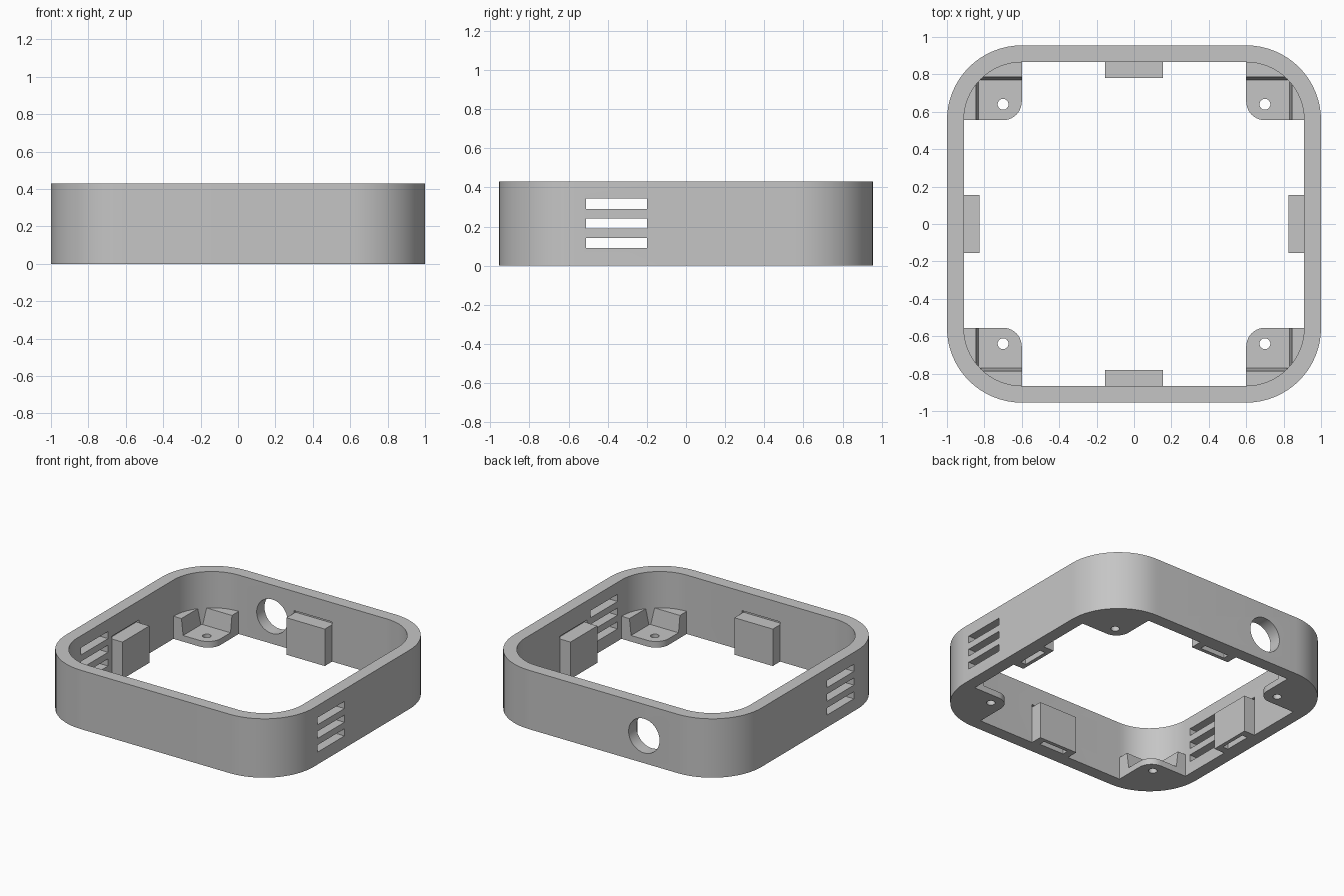
import bpy, bmesh
from math import sin, cos, pi, asin, acos, radians

cube = bpy.data.objects.get("Cube")
if cube:
    bpy.data.objects.remove(cube, do_unlink=True)

grey = bpy.data.materials.new("plain grey")
grey.use_nodes = True
colour = (0.56, 0.56, 0.56, 1)
grey.diffuse_color = colour
grey.node_tree.nodes["Principled BSDF"].inputs["Base Color"].default_value = colour

HEIGHT = 0.43
CX, CY = 0.6, 0.555          # centre of the corner arcs
R_OUT, R_IN = 0.4, 0.31
WALL_X, WALL_Y = CX + R_IN, CY + R_IN


def arc(cx, cy, r, a0, a1, n=16):
    return [(cx + r * cos(a0 + (a1 - a0) * i / n),
             cy + r * sin(a0 + (a1 - a0) * i / n)) for i in range(n + 1)]


def loft(name, low, high, z0, z1, flip=(1, 1)):
    """Solid between two matching outlines, optionally mirrored in x and y."""
    bm = bmesh.new()
    a = [bm.verts.new((x * flip[0], y * flip[1], z0)) for x, y in low]
    b = [bm.verts.new((x * flip[0], y * flip[1], z1)) for x, y in high]
    bm.faces.new(a)
    bm.faces.new(b)
    for i in range(len(a)):
        j = (i + 1) % len(a)
        bm.faces.new((a[i], a[j], b[j], b[i]))
    bmesh.ops.recalc_face_normals(bm, faces=bm.faces)
    mesh = bpy.data.meshes.new(name)
    bm.to_mesh(mesh)
    bm.free()
    mesh.materials.append(grey)
    obj = bpy.data.objects.new(name, mesh)
    bpy.context.collection.objects.link(obj)
    return obj


def box(name, x0, x1, y0, y1, z0, z1):
    pts = [(x0, y0), (x1, y0), (x1, y1), (x0, y1)]
    return loft(name, pts, pts, z0, z1)


def activate(obj):
    bpy.ops.object.select_all(action='DESELECT')
    obj.select_set(True)
    bpy.context.view_layer.objects.active = obj


def cut(target, cutter):
    cutter.hide_render = True
    mod = target.modifiers.new("cut", 'BOOLEAN')
    mod.operation = 'DIFFERENCE'
    mod.solver = 'EXACT'
    mod.object = cutter
    activate(target)
    bpy.ops.object.modifier_apply(modifier=mod.name)
    bpy.data.objects.remove(cutter, do_unlink=True)


def smooth(obj):
    activate(obj)
    bpy.ops.object.shade_smooth_by_angle(angle=radians(30))


def rounded_outline(r):
    pts = []
    for k, (sx, sy) in enumerate([(1, 1), (-1, 1), (-1, -1), (1, -1)]):
        pts += arc(sx * CX, sy * CY, r, k * pi / 2, (k + 1) * pi / 2)
    return pts


# Ring wall
outer, inner = rounded_outline(R_OUT), rounded_outline(R_IN)
ring = loft("ring_wall", outer, outer, 0, HEIGHT)
cut(ring, loft("opening_cutter", inner, inner, -0.1, HEIGHT + 0.1))

# Vent slots through both side walls
for z in (0.09, 0.19, 0.29):
    cut(ring, box("vent_cutter", -1.1, 1.1, -0.51, -0.2, z, z + 0.052))

# Round cable hole in the back wall
bpy.ops.mesh.primitive_cylinder_add(vertices=48, radius=0.125, depth=0.3,
                                    location=(-0.33, 0.9, 0.2), rotation=(pi / 2, 0, 0))
cut(ring, bpy.context.object)

# Catch blocks with a groove above and a pocket below, one per wall
CLIP_TOP, HALF, POCKET = 0.27, 0.155, 0.1
for name, axis, s, wall in (("back", 1, 1, WALL_Y), ("front", 1, -1, WALL_Y),
                            ("left", 0, 1, WALL_X), ("right", 0, -1, WALL_X)):
    def wall_box(part, half, d0, d1, z0, z1):
        lo, hi = sorted((s * d0, s * d1))
        span = (-half, half, lo, hi) if axis else (lo, hi, -half, half)
        return box(part, *span, z0, z1)
    cut(ring, wall_box("groove_cutter", HALF, wall - 0.02, wall + 0.02, CLIP_TOP, CLIP_TOP + 0.02))
    block = wall_box(name + "_catch_block", HALF, wall - 0.085, wall, 0, CLIP_TOP)
    cut(block, wall_box("pocket_cutter", POCKET, wall - 0.058, wall - 0.015, -0.1, 0.2))
smooth(ring)

# Corner mounts: a drilled plate with two leaning ribs against the wall
PLATE, RIB = 0.045, 0.165


def rib_back(y):
    return arc(CX, CY, R_IN, pi / 2, asin((y - CY) / R_IN), 10) + [(CX, y)]


def rib_side(x):
    return arc(CX, CY, R_IN, 0, acos((x - CX) / R_IN), 10) + [(x, CY)]


plate = arc(CX, CY, R_IN, 0, pi / 2) + arc(CX + 0.1, CY + 0.1, 0.1, pi, 1.5 * pi, 10)
for sx, side in ((1, "left"), (-1, "right")):
    for sy, end in ((1, "back"), (-1, "front")):
        tag = end + "_" + side
        mount = loft(tag + "_corner_plate", plate, plate, 0, PLATE, (sx, sy))
        bpy.ops.mesh.primitive_cylinder_add(vertices=32, radius=0.029, depth=0.3,
                                            location=(sx * 0.7, sy * 0.64, 0))
        cut(mount, bpy.context.object)
        smooth(mount)
        smooth(loft(tag + "_end_rib", rib_back(0.77), rib_back(0.787), PLATE, RIB, (sx, sy)))
        smooth(loft(tag + "_side_rib", rib_side(0.832), rib_side(0.846), PLATE, RIB, (sx, sy)))
